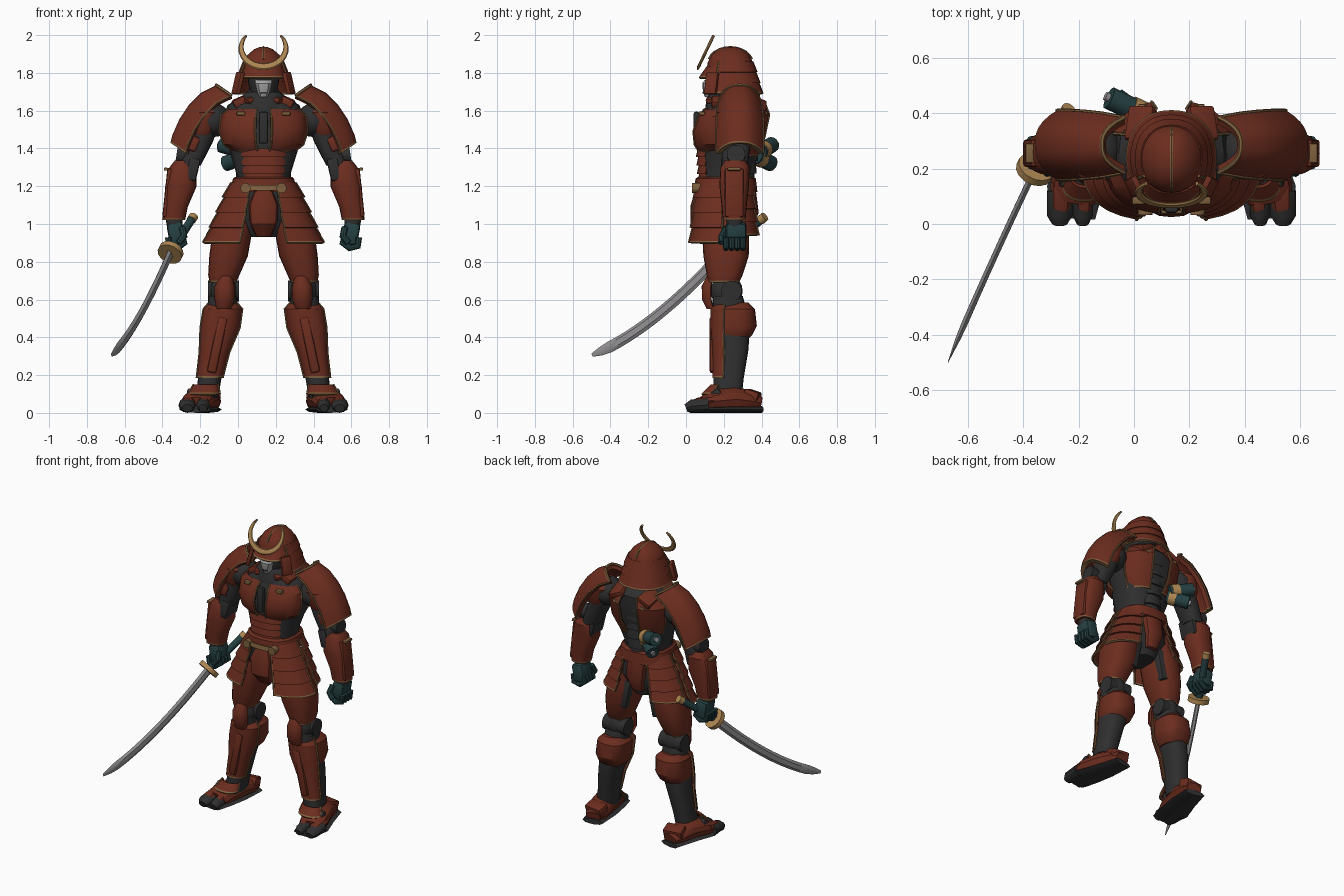
import bpy, bmesh
from math import sin, cos, pi, radians, copysign
from mathutils import Vector, Euler

cube = bpy.data.objects.get("Cube")
if cube:
    bpy.data.objects.remove(cube)

CENTRE = 0.135  # the body stands beside the middle, balanced by the sword


def material(name, colour):
    mat = bpy.data.materials.new(name)
    mat.use_nodes = True
    mat.diffuse_color = (*colour, 1)
    mat.node_tree.nodes["Principled BSDF"].inputs["Base Color"].default_value = (*colour, 1)
    return mat


RED = material("lacquer red", (0.15, 0.026, 0.0135))
DARK = material("dark grey", (0.028, 0.028, 0.028))
GOLD = material("old gold", (0.42, 0.24, 0.085))
TRIM = material("bronze trim", (0.21, 0.115, 0.048))
TEAL = material("dark teal", (0.019, 0.052, 0.056))
STEEL = material("steel", (0.3, 0.29, 0.3))
MASK = material("mask grey", (0.37, 0.36, 0.36))


def finish(name, bm, mat, mirror):
    bmesh.ops.recalc_face_normals(bm, faces=bm.faces)
    mesh = bpy.data.meshes.new(name)
    bm.to_mesh(mesh)
    bm.free()
    mesh.materials.append(mat)
    mesh.materials.append(TRIM)
    for face in mesh.polygons:
        face.use_smooth = True
    mesh.set_sharp_from_angle(angle=radians(32))
    ob = bpy.data.objects.new(name, mesh)
    ob.location.x = CENTRE
    bpy.context.collection.objects.link(ob)
    if mirror:
        ob.modifiers.new("Mirror", "MIRROR").use_mirror_merge = False


def skin(name, mat, rows, closed, mirror=False, trim=False, thick=0.014):
    """Join rows of points; closed rows are capped, open ones become a thick plate."""
    if trim and not closed:
        for side, column in (("first", 0), ("last", -1)):
            sweep(name + "_" + side + "_edging", TRIM, [row[column] for row in rows],
                  [(.006, .006)] * len(rows), (.2, 1, .3), 6, mirror)
    if trim:
        gap = (rows[-1][0] - rows[-2][0]).length
        part = max(0.3, 1 - 0.01 / gap)
        rows.insert(-1, [a.lerp(b, part) for a, b in zip(rows[-2], rows[-1])])
    bm = bmesh.new()
    grid = [[bm.verts.new(p) for p in row] for row in rows]
    count = len(grid[0])
    for i in range(len(grid) - 1):
        for j in range(count if closed else count - 1):
            k = (j + 1) % count
            face = bm.faces.new((grid[i][j], grid[i][k], grid[i + 1][k], grid[i + 1][j]))
            face.material_index = int(trim and i == len(grid) - 2)
    if closed:
        bm.faces.new(grid[0])
        bm.faces.new(grid[-1])
    else:
        bmesh.ops.recalc_face_normals(bm, faces=bm.faces)
        bmesh.ops.solidify(bm, geom=bm.faces[:], thickness=thick)
    finish(name, bm, mat, mirror)


def loft(name, mat, stations, mirror=False, arc=None, trim=False, power=2.5, sides=20):
    """Level rounded rings (x, y, z, half width, half depth); arc keeps part of each."""
    start, end = arc or (0, 360)
    steps = sides if not arc else max(4, round((end - start) / 12)) + 1
    rows = []
    for x, y, z, rx, ry in stations:
        row = []
        for i in range(steps):
            a = radians(start + (end - start) * i / (steps if not arc else steps - 1))
            c, s = cos(a), sin(a)
            row.append(Vector((x + rx * copysign(abs(c) ** (2 / power), c),
                               y + ry * copysign(abs(s) ** (2 / power), s), z)))
        rows.append(row)
    skin(name, mat, rows, not arc, mirror, trim)


def lames(top, bottom, count, lip=0.012):
    """Overlapping armour rows between two stations."""
    out = []
    for i in range(count):
        for t, grow in ((i / count, 0), ((i + 1) / count, lip)):
            s = [a + (b - a) * t for a, b in zip(top, bottom)]
            out.append((s[0], s[1], s[2] + 0.001 * bool(grow), s[3] + grow, s[4] + grow))
    return out


def sweep(name, mat, points, sizes, hint=(0, 0, 1), sides=12, mirror=False):
    """Tube through points; sizes are half width and half height along the hint."""
    pts = [Vector(p) for p in points]
    rows = []
    for i, (p, (w, h)) in enumerate(zip(pts, sizes)):
        along = (pts[min(i + 1, len(pts) - 1)] - pts[max(i - 1, 0)]).normalized()
        across = along.cross(Vector(hint)).normalized()
        up = across.cross(along)
        rows.append([p + across * w * cos(2 * pi * j / sides) + up * h * sin(2 * pi * j / sides)
                     for j in range(sides)])
    skin(name, mat, rows, True, mirror)


def rod(name, mat, a, b, r, mirror=False):
    sweep(name, mat, (a, b), ((r, r), (r, r)), (0.1, 0.2, 1), 14, mirror)


def block(name, mat, at, size, turn=(0, 0, 0), mirror=True, bevel=0.012):
    bm = bmesh.new()
    bmesh.ops.create_cube(bm, size=1)
    bmesh.ops.scale(bm, vec=size, verts=bm.verts)
    bmesh.ops.bevel(bm, geom=bm.edges[:], offset=bevel, segments=2, affect="EDGES", profile=0.5)
    bmesh.ops.rotate(bm, matrix=Euler([radians(t) for t in turn]).to_matrix(), verts=bm.verts)
    bmesh.ops.translate(bm, vec=at, verts=bm.verts)
    finish(name, bm, mat, mirror)


def ball(name, mat, at, size):
    bm = bmesh.new()
    bmesh.ops.create_uvsphere(bm, u_segments=16, v_segments=10, radius=1)
    bmesh.ops.scale(bm, vec=size, verts=bm.verts)
    bmesh.ops.translate(bm, vec=at, verts=bm.verts)
    finish(name, bm, mat, True)


# Torso
loft("torso_core", DARK, [(0, .21, 1.1, .15, .13), (0, .21, 1.27, .145, .13), (0, .23, 1.4, .185, .15),
     (0, .24, 1.55, .22, .165), (0, .26, 1.63, .19, .145), (0, .25, 1.68, .1, .1), (0, .22, 1.74, .06, .07)])
loft("chest_plate", RED, [(0, .22, 1.61, .19, .12), (0, .22, 1.57, .23, .155), (0, .22, 1.49, .24, .182),
     (0, .22, 1.42, .215, .175), (0, .22, 1.38, .16, .15)], True, (-83, -14), True)
loft("back_plate", RED, [(0, .26, 1.645, .17, .16), (0, .25, 1.58, .22, .195), (0, .24, 1.46, .21, .18),
     (0, .23, 1.36, .16, .15)], True, (18, 76), True)
loft("stomach_plate", RED, lames((0, .21, 1.4, .14, .148), (0, .21, 1.22, .125, .138), 4), False, (-140, -40))
loft("spine_plate", DARK, lames((0, .23, 1.6, .1, .17), (0, .21, 1.2, .08, .145), 6), False, (50, 130))
block("sternum", DARK, (0, .055, 1.51), (.05, .03, .17), mirror=False)
loft("collar", DARK, [(0, .23, 1.6, .13, .13), (0, .23, 1.67, .12, .12), (0, .22, 1.7, .09, .09)])
block("collar_plate", RED, (.125, .19, 1.645), (.07, .11, .045), (0, 28, 0))
block("rear_collar_plate", RED, (.11, .36, 1.635), (.1, .13, .05), (-20, 24, 0))
block("chest_clasp", TRIM, (.12, .085, 1.585), (.045, .03, .022), bevel=.006)
block("back_clasp", TRIM, (.1, .418, 1.585), (.04, .03, .022), bevel=.006)

# Waist and skirt
loft("belt", RED, [(0, .21, 1.25, .15, .145), (0, .21, 1.24, .162, .16), (0, .21, 1.17, .178, .168)])
loft("belt_cord", TRIM, [(0, .21, 1.207, .182, .172), (0, .21, 1.178, .187, .177)], arc=(-112, -68))
rod("belt_disc", TRIM, (.095, .08, 1.19), (.095, .032, 1.19), .027, True)
loft("front_skirt", RED, lames((0, .205, 1.22, .17, .15), (0, .205, .9, .31, .185), 4), True, (-72, -2), True)
loft("rear_skirt", RED, lames((0, .205, 1.22, .17, .15), (0, .205, .94, .29, .18), 4), True, (6, 68), True)
loft("pelvis", DARK, [(0, .2, 1.2, .15, .13), (0, .21, 1.05, .17, .14), (0, .21, .93, .07, .1)])
loft("groin_plate", RED, [(0, .085, 1.17, .05, .04), (0, .065, 1.1, .078, .04), (0, .07, 1.0, .072, .045),
     (0, .11, .935, .04, .04)], sides=12)
loft("seat_plate", RED, [(0, .33, 1.18, .07, .04), (0, .345, 1.06, .065, .04), (0, .32, .97, .04, .03)], sides=12)

# Legs
loft("thigh", RED, [(.13, .21, 1.1, .08, .11), (.165, .21, .96, .105, .125), (.185, .212, .83, .102, .12),
     (.21, .205, .73, .083, .095), (.215, .2, .69, .07, .08)], True, trim=True)
block("inner_thigh", DARK, (.13, .28, .91), (.1, .08, .2), (0, -12, 0))
ball("knee_joint", DARK, (.212, .215, .645), (.072, .085, .09))
rod("knee_hinge", DARK, (.13, .24, .645), (.295, .24, .645), .055, True)
loft("knee_plate", RED, [(.2, .16, .725, .035, .05), (.205, .155, .67, .055, .072), (.205, .155, .6, .055, .07),
     (.21, .16, .55, .04, .05)], True, (-165, -15))
loft("lower_leg", DARK, [(.215, .22, .62, .075, .08), (.225, .24, .48, .085, .1), (.26, .235, .33, .07, .095),
     (.285, .225, .18, .062, .08), (.3, .22, .08, .06, .075)], True)
loft("calf_guard", RED, [(.22, .26, .585, .06, .07), (.22, .26, .55, .1, .105), (.225, .26, .46, .104, .115),
     (.23, .25, .41, .09, .1), (.235, .24, .385, .07, .08)], True)
loft("shin_guard", RED, [(.215, .23, .6, .06, .065), (.215, .23, .55, .105, .1), (.23, .23, .45, .106, .1),
     (.26, .23, .32, .08, .09), (.285, .225, .185, .07, .085)], True, (-166, -14), True)
block("shin_ridge", RED, (.245, .14, .36), (.05, .03, .3), (0, -12, 0))
loft("ankle_plate", RED, [(.305, .2, .15, .068, .07), (.315, .18, .1, .088, .1)], True, (-160, -20), True)

# Feet
sweep("foot", RED, [(.355, .085, .045), (.345, .14, .062), (.315, .25, .072), (.295, .35, .06), (.29, .395, .05)],
      [(.08, .04), (.09, .06), (.08, .07), (.072, .055), (.05, .035)], mirror=True)
sweep("sole", DARK, [(.355, .02, .018), (.35, .12, .018), (.315, .25, .018), (.29, .4, .018)],
      [(.08, .018), (.1, .018), (.088, .018), (.07, .018)], sides=8, mirror=True)
for side, shift, wide in (("inner", -.055, .036), ("outer", .028, .046)):
    toe = [(.375 + shift, y, z) for y, z in ((0, .025), (.03, .036), (.12, .042))]
    sweep(side + "_toe", DARK, toe, [(wide * .6, .022), (wide, .034), (wide, .042)], mirror=True)
    sweep(side + "_toe_plate", RED, [(x - .004, y + .03, z + .024) for x, y, z in toe],
          [(wide * .5, .012), (wide * .75, .02), (wide * .8, .026)], mirror=True, sides=8)
block("instep_strap", DARK, (.33, .16, .095), (.15, .05, .06), (35, 0, 5))
block("heel_plate", RED, (.295, .35, .09), (.13, .08, .06), (-18, 0, -8))

# Arms
ball("shoulder_joint", DARK, (.265, .26, 1.55), (.09, .1, .09))
loft("shoulder_cap", RED, [(.28, .265, 1.63, .04, .06), (.295, .265, 1.59, .074, .102), (.315, .265, 1.5, .066, .096),
     (.325, .265, 1.455, .045, .07)], True, trim=True)
loft("upper_arm", DARK, [(.29, .265, 1.55, .065, .08), (.335, .265, 1.43, .065, .078), (.39, .26, 1.31, .058, .068)], True)
block("biceps_plate", RED, (.37, .205, 1.425), (.05, .05, .08), (0, -22, 0))
rod("elbow_joint", DARK, (.335, .265, 1.35), (.46, .265, 1.37), .05, True)
loft("forearm", RED, [(.42, .26, 1.335, .05, .055), (.428, .26, 1.3, .07, .078), (.437, .255, 1.2, .083, .078),
     (.465, .255, 1.09, .064, .066), (.475, .255, 1.02, .06, .06)], True, trim=True)
block("inner_elbow", DARK, (.375, .25, 1.29), (.06, .13, .12), (0, -14, 0))
block("forearm_plate", RED, (.505, .255, 1.165), (.035, .1, .26), (0, -6, 0))
block("forearm_clasp", TRIM, (.512, .255, 1.29), (.03, .07, .016), (0, -6, 0), bevel=.004)
loft("wrist", DARK, [(.475, .255, 1.04, .045, .045), (.465, .26, .95, .04, .04)], True)

# Hands
block("palm", TEAL, (.463, .265, .95), (.085, .11, .12), (0, 10, 0), bevel=.02)
for i in range(4):
    y = .212 + i * .03
    sweep("finger_%d" % (i + 1), TEAL, [(.505, y, .93), (.5, y, .882), (.455, y, .872), (.418, y, .9), (.43, y, .935)],
          [(.017, .016)] * 5, (0, 1, 0), 8, True)
sweep("thumb", TEAL, [(.43, .215, .98), (.42, .19, .935), (.45, .188, .9)], [(.018, .018)] * 3, (1, 0, 0), 8, True)

# Shoulder guards: a bent profile, rolled over towards front and rear
rows = []
for x, z, half in ((.25, 1.735, .1), (.33, 1.695, .115), (.395, 1.63, .122), (.445, 1.555, .125),
                   (.483, 1.47, .125), (.493, 1.43, .125)):
    rows.append([Vector((x - .08 * abs(t) ** 2.6, .285 + half * t, z - .055 * abs(t) ** 2.6))
                 for t in [j / 6 - 1 for j in range(13)]])
sweep("shoulder_guard_cord", TRIM, rows[0], [(.009, .009)] * len(rows[0]), (0, 0, 1), 6, True)
skin("shoulder_guard", RED, rows, False, True, True, .03)

# Head and helmet
loft("head", DARK, [(0, .21, 1.67, .06, .08), (0, .21, 1.74, .08, .1), (0, .22, 1.83, .09, .1)])
loft("face_mask", MASK, [(0, .145, 1.672, .022, .045), (0, .14, 1.7, .036, .05), (0, .138, 1.745, .048, .052),
     (0, .145, 1.763, .048, .045)], sides=12)
block("mouth_slot", DARK, (0, .092, 1.695), (.032, .01, .007), mirror=False, bevel=.002)
loft("helmet_dome", RED, [(0, .235, 1.79, .122, .125), (0, .235, 1.85, .112, .122), (0, .235, 1.895, .085, .1),
     (0, .235, 1.925, .05, .065), (0, .235, 1.938, .018, .022)], power=2.1, sides=24)
loft("helmet_brim", RED, [(0, .225, 1.835, .105, .115), (0, .215, 1.775, .125, .148)], arc=(-165, -15), trim=True)
loft("neck_guard", RED, lames((0, .235, 1.86, .11, .122), (0, .24, 1.69, .158, .165), 3, .006), arc=(-28, 208),
     trim=True, power=2.2)
block("cheek_flap", RED, (.135, .135, 1.745), (.025, .07, .12), (0, -14, -25), bevel=.008)
block("chin_guard", RED, (.08, .14, 1.655), (.04, .07, .03), (0, 20, -25))
sweep("helmet_ridge", TRIM, [(0, .235 - .118 * cos(a), 1.85 + .086 * sin(a)) for a in [i * pi / 12 for i in range(1, 12)]],
      [(.006, .007)] * 11, (1, 0, 0), 6)

# Crescent crest
count = 21
angles = [radians(-130 + 260 * i / (count - 1)) for i in range(count)]
sweep("crescent_crest", GOLD, [(.119 * sin(a), .115 - .048 * cos(a), 1.933 - .1 * cos(a)) for a in angles],
      [(.004 + .015 * cos(a * .68) ** .6, .008) for a in angles], (0, 1, -.4), 8)

# Drawn sword
start, bend, tip = Vector((-.49, .2, .853)), Vector((-.672, -.182, .432)), Vector((-.805, -.497, .306))
steps = [i / 14 for i in range(15)]
sweep("blade", STEEL, [start * (1 - t) ** 2 + bend * 2 * t * (1 - t) + tip * t * t for t in steps],
      [(.03 * min(1, (1.02 - t) * 7) ** .6, .013 * min(1, (1.02 - t) * 5)) for t in steps], (.91, -.41, 0), 6)
rod("sword_guard", GOLD, (-.487, .207, .86), (-.497, .187, .84), .068)
rod("sword_hilt", TEAL, (-.49, .2, .853), (-.38, .4, 1.025), .022)
rod("sword_pommel", GOLD, (-.383, .395, 1.02), (-.37, .418, 1.04), .025)

# Pair of sheathed handles across the lower back
for name, a, b in (("upper", (-.09, .39, 1.38), (-.225, .455, 1.42)), ("lower", (-.09, .37, 1.36), (-.2, .45, 1.32))):
    a, b = Vector(a), Vector(b)
    rod(name + "_sheath", TEAL, a, b, .042)
    rod(name + "_sheath_band", GOLD, a.lerp(b, .1), a.lerp(b, .42), .047)
    rod(name + "_sheath_tip", STEEL, b, b + (b - a) * .1, .016)
